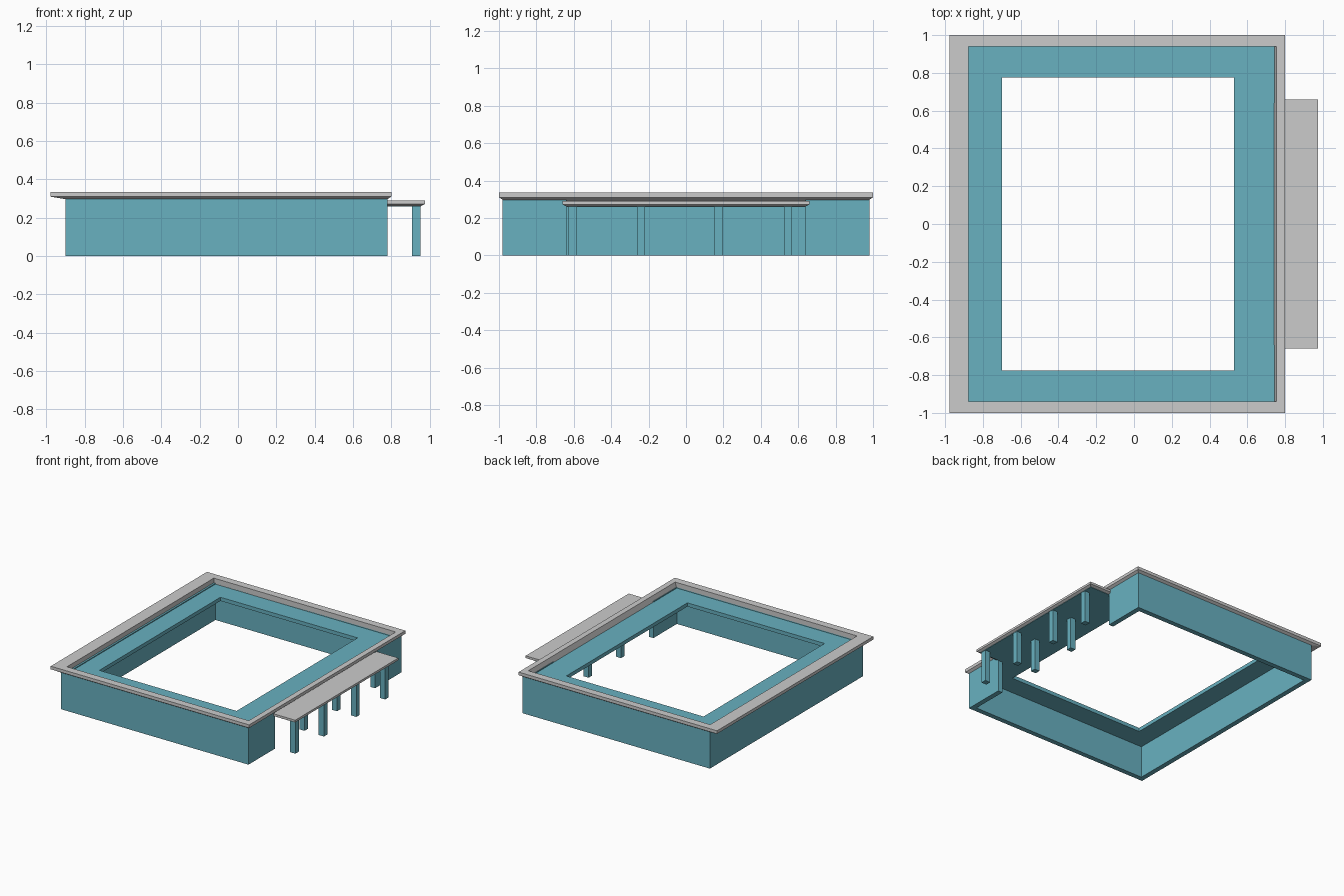
import bpy, bmesh

if "Cube" in bpy.data.objects:
    bpy.data.objects.remove(bpy.data.objects["Cube"])

teal = bpy.data.materials.new("teal")
teal.diffuse_color = (0.14, 0.44, 0.53, 1)
teal.use_nodes = True
teal.node_tree.nodes["Principled BSDF"].inputs["Base Color"].default_value = teal.diffuse_color


def finish(name, bm, mat=None):
    bmesh.ops.recalc_face_normals(bm, faces=bm.faces)
    me = bpy.data.meshes.new(name)
    bm.to_mesh(me)
    bm.free()
    if mat:
        me.materials.append(mat)
    ob = bpy.data.objects.new(name, me)
    bpy.context.collection.objects.link(ob)
    return ob


def loft(name, sections, mat=None, ring=False):
    """Skin rectangles (x0, x1, y0, y1, z); ring=True joins last to first, else caps ends."""
    bm = bmesh.new()
    loops = []
    for x0, x1, y0, y1, z in sections:
        loops.append([bm.verts.new((x, y, z)) for x, y in
                      ((x0, y0), (x1, y0), (x1, y1), (x0, y1))])
    pairs = list(zip(loops, loops[1:]))
    if ring:
        pairs.append((loops[-1], loops[0]))
    else:
        bm.faces.new(loops[0])
        bm.faces.new(loops[-1])
    for a, b in pairs:
        for i in range(4):
            j = (i + 1) % 4
            bm.faces.new((a[i], a[j], b[j], b[i]))
    return finish(name, bm, mat)


def box(name, x0, x1, y0, y1, z0, z1, mat=None):
    return loft(name, [(x0, x1, y0, y1, z0), (x0, x1, y0, y1, z1)], mat)


# Outer walls: C-shaped plan, open on the right side behind the porch
X0, X1, Y, T, GAP = -0.90, 0.78, 0.98, 0.04, 0.64
half = [(X1, -GAP), (X1, -Y), (X0, -Y)]
inner = [(X0 + T, -Y + T), (X1 - T, -Y + T), (X1 - T, -GAP)]
plan = (half + [(x, -y) for x, y in reversed(half)]
        + [(x, -y) for x, y in reversed(inner)] + inner)
bm = bmesh.new()
face = bm.faces.new([bm.verts.new((x, y, 0)) for x, y in plan])
top = bmesh.ops.extrude_face_region(bm, geom=[face])["geom"]
bmesh.ops.translate(bm, vec=(0, 0, 0.297),
                    verts=[v for v in top if isinstance(v, bmesh.types.BMVert)])
finish("outer_walls", bm, teal)

# Flat roof ring around the courtyard
ZB, ZT = 0.26, 0.29
outer = (X0 + 0.01, X1 - 0.005, -Y + 0.01, Y - 0.01)
court = (-0.70, 0.53, -0.775, 0.775)
loft("courtyard_roof", [(*outer, ZB), (*outer, ZT), (*court, ZT), (*court, ZB)],
     teal, ring=True)

# Parapet cornice with sloping underside and inner face
loft("parapet_cornice", [
    (-0.90, 0.78, -0.98, 0.98, 0.297),
    (-0.978, 0.80, -1.0, 1.0, 0.31),
    (-0.978, 0.80, -1.0, 1.0, 0.335),
    (-0.875, 0.755, -0.94, 0.94, 0.335),
    (-0.875, 0.74, -0.94, 0.94, 0.285)], ring=True)

# Porch canopy and its soffit
loft("porch_canopy", [
    (0.77, 0.957, -0.64, 0.64, 0.262),
    (0.77, 0.975, -0.66, 0.66, 0.272),
    (0.77, 0.975, -0.66, 0.66, 0.29)])
box("porch_soffit", 0.765, 0.955, -0.638, 0.638, 0.259, 0.27, teal)

# Porch columns: four in front, two in the wall opening
for i, y in enumerate((-0.605, -0.24, 0.175, 0.545)):
    box(f"front_column_{i + 1}", 0.907, 0.953, y - 0.022, y + 0.022, 0, 0.265, teal)
for i, y in enumerate((-0.24, 0.175)):
    box(f"rear_column_{i + 1}", 0.735, 0.78, y - 0.022, y + 0.022, 0, 0.265, teal)
